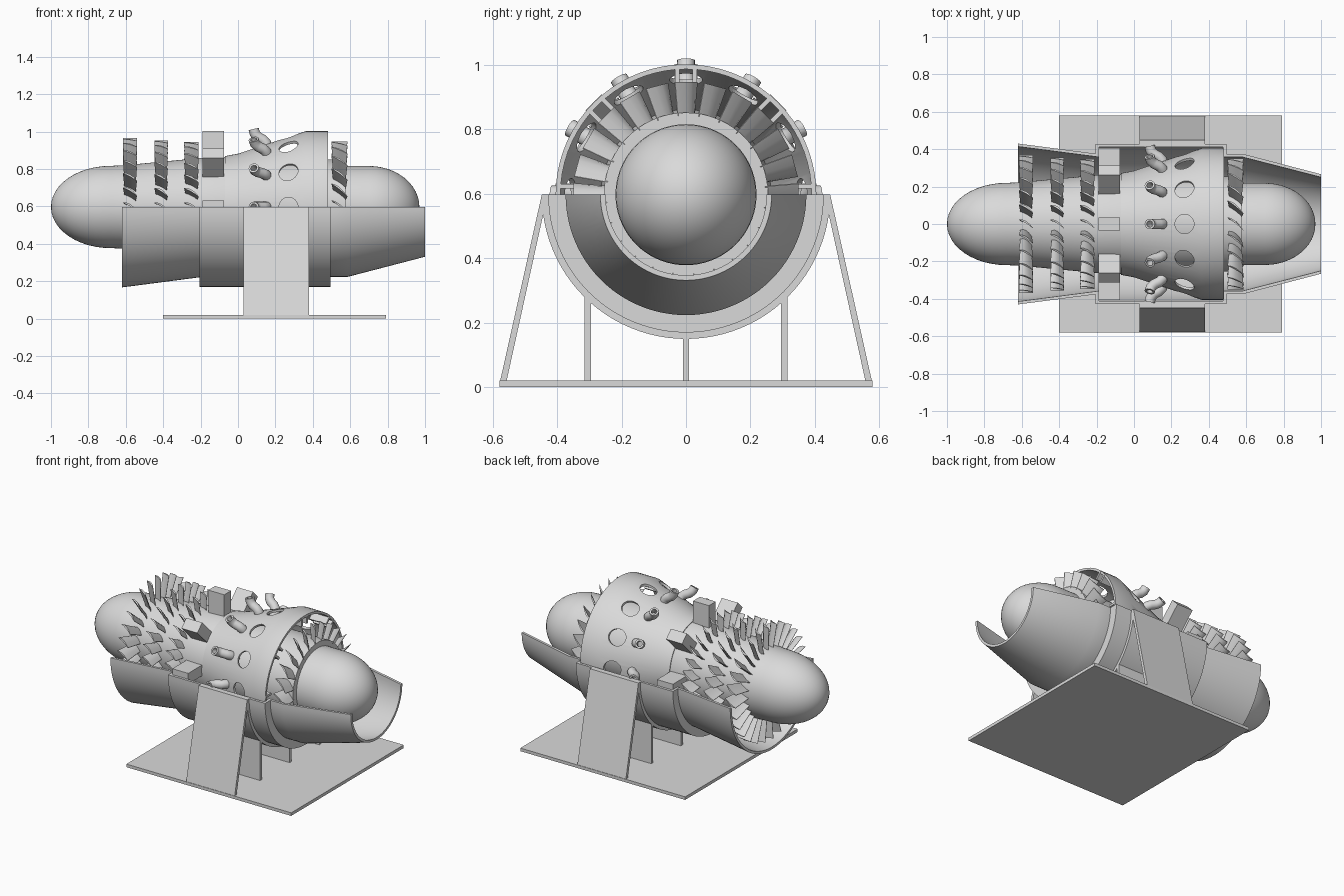
import bpy, bmesh, math
from mathutils import Vector

if "Cube" in bpy.data.objects:
    bpy.data.objects.remove(bpy.data.objects["Cube"])

H = 0.597  # height of the engine axis (runs along x)
grey = bpy.data.materials.new("light_grey")
grey.diffuse_color = (0.7, 0.7, 0.7, 1)
grey.use_nodes = True
grey.node_tree.nodes["Principled BSDF"].inputs["Base Color"].default_value = grey.diffuse_color


def finish(bm, name, smooth=True):
    bmesh.ops.remove_doubles(bm, verts=bm.verts, dist=1e-5)
    bmesh.ops.recalc_face_normals(bm, faces=bm.faces)
    me = bpy.data.meshes.new(name)
    bm.to_mesh(me)
    bm.free()
    ob = bpy.data.objects.new(name, me)
    bpy.context.collection.objects.link(ob)
    me.materials.append(grey)
    bpy.ops.object.select_all(action='DESELECT')
    ob.select_set(True)
    bpy.context.view_layer.objects.active = ob
    if smooth:
        bpy.ops.object.shade_smooth_by_angle(angle=math.radians(32))
    return ob


def polar(x, r, a, t=0.0):
    """Point at axial x, radius r, angle a from the top, tangential offset t."""
    s, c = math.sin(a), math.cos(a)
    return Vector((x, r * s + t * c, H + r * c - t * s))


def skin(bm, rings, closed=True, caps=True):
    """Bridge equal-length rings of points."""
    vs = [[bm.verts.new(p) for p in ring] for ring in rings]
    n = len(vs[0])
    for a, b in zip(vs, vs[1:]):
        for i in range(n if closed else n - 1):
            j = (i + 1) % n
            bm.faces.new((a[i], a[j], b[j], b[i]))
    if caps:
        bm.faces.new(vs[0])
        bm.faces.new(vs[-1])


def revolve(name, prof, a0=0, a1=360, seg=72, closed=True):
    bm = bmesh.new()
    full = abs(a1 - a0) >= 360
    rings = []
    for k in range(seg + 1):
        a = math.radians(a0 + (a1 - a0) * k / seg)
        rings.append([polar(x, r, a) for x, r in prof])
    skin(bm, rings, closed, caps=not full)
    if full:
        bmesh.ops.dissolve_degenerate(bm, dist=1e-6, edges=bm.edges)
    return finish(bm, name)


def radial_box(bm, a, x0, x1, r0, r1, t0, t1):
    skin(bm, [[polar(x, r, a, t) for r, t in ((r0, t0), (r1, t0), (r1, t1), (r0, t1))]
              for x in (x0, x1)])


def box(name, x0, x1, y0, y1, z0, z1):
    bm = bmesh.new()
    skin(bm, [[Vector((x, y, z)) for y, z in ((y0, z0), (y1, z0), (y1, z1), (y0, z1))]
              for x in (x0, x1)])
    return finish(bm, name, False)


# Stand: base plate, leaning side panels, three webs, cradle
box("base_plate", -0.40, 0.79, -0.58, 0.58, 0, 0.02)
for side, s in (("left", 1), ("right", -1)):
    bm = bmesh.new()
    skin(bm, [[Vector((x, s * y, z)) for y, z in
               ((0.577, 0.02), (0.557, 0.02), (0.430, H), (0.448, H))] for x in (0.03, 0.38)])
    finish(bm, "leg_panel_" + side, False)
for i, (y, z) in enumerate(((-0.305, 0.28), (0, 0.16), (0.305, 0.28))):
    box("support_web_%d" % i, 0.03, 0.38, y - 0.01, y + 0.01, 0.02, z)
revolve("cradle", [(0.03, 0.427), (0.38, 0.427), (0.38, 0.448), (0.03, 0.448)], 90, 270, 48)

# Lower casing half: intake, main barrel, nozzle
revolve("lower_casing", [
    (-0.62, 0.43), (-0.205, 0.376), (-0.205, 0.428), (0.495, 0.428), (0.495, 0.374),
    (0.585, 0.374), (1.0, 0.266), (1.0, 0.25), (0.58, 0.358), (0.475, 0.358),
    (0.475, 0.412), (-0.188, 0.412), (-0.188, 0.358), (-0.62, 0.414)], 90, 270, 48)

# Rotor core with nose cone and tail cone
core = [(-0.68 - 0.32 * math.cos(k * math.pi / 24), 0.22 * math.sin(k * math.pi / 24))
        for k in range(13)]
core += [(-0.62, 0.222), (-0.2, 0.262), (-0.06, 0.268), (0.1, 0.255), (0.575, 0.255),
         (0.575, 0.219), (0.70, 0.219)]
core += [(0.70 + 0.27 * math.sin(k * math.pi / 24), 0.219 * math.cos(k * math.pi / 24))
         for k in range(1, 13)]
revolve("rotor_core", core, closed=False)

# Flared combustor shell with twelve round holes
shell = revolve("combustor_shell", [
    (-0.07, 0.272), (0.0, 0.285), (0.36, 0.405), (0.48, 0.405),
    (0.48, 0.390), (0.36, 0.390), (0.0, 0.268), (-0.07, 0.256)])
bm = bmesh.new()
for k in range(12):
    a = k * math.pi / 6
    skin(bm, [[polar(0.27 + 0.051 * math.cos(u), r, a, 0.051 * math.sin(u))
               for u in [j * math.pi / 16 for j in range(32)]] for r in (0.30, 0.46)])
cutter = finish(bm, "hole_cutter", False)
cutter.hide_render = True
bpy.context.view_layer.objects.active = shell
mod = shell.modifiers.new("holes", 'BOOLEAN')
mod.operation = 'DIFFERENCE'
mod.solver = 'EXACT'
mod.object = cutter
bpy.ops.object.modifier_apply(modifier=mod.name)
bpy.data.objects.remove(cutter)
bpy.ops.object.select_all(action='DESELECT')
shell.select_set(True)
bpy.ops.object.shade_smooth_by_angle(angle=math.radians(32))

# Bent fuel pipes, open at the outer end
path = [(0.155, 0.28), (0.155, 0.32), (0.150, 0.343), (0.132, 0.360), (0.107, 0.373),
        (0.090, 0.392), (0.084, 0.417)]
stops = [(i, 0.028) for i in range(7)] + [(6, 0.017), (5, 0.017), (4, 0.017)]
bm = bmesh.new()
for k in range(12):
    a = k * math.pi / 6
    rings = []
    for i, rad in stops:
        p, q = path[max(i - 1, 0)], path[min(i + 1, 6)]
        d = Vector((q[0] - p[0], q[1] - p[1])).normalized()
        x, r = path[i]
        rings.append([polar(x + rad * math.cos(u) * d.y, r - rad * math.cos(u) * d.x, a,
                            rad * math.sin(u)) for u in [j * math.pi / 8 for j in range(16)]])
    skin(bm, rings)
finish(bm, "fuel_pipes")

# Eight forward boxes and eight paired rear struts
bm, bm2 = bmesh.new(), bmesh.new()
for k in range(8):
    a = k * math.pi / 4
    radial_box(bm, a, -0.19, -0.075, 0.25, 0.406, -0.035, 0.035)
    for t in (-0.034, 0.020):
        radial_box(bm2, a, 0.36, 0.482, 0.345, 0.402, t, t + 0.014)
finish(bm, "forward_boxes", False)
finish(bm2, "rear_struts", False)


# Blade rows: cambered, twisted blades
def blade_row(name, x0, x1, r0, r1, sweep, count):
    bm = bmesh.new()
    for k in range(count):
        a = 2 * math.pi * k / count
        rings = []
        for f in (0, 0.33, 0.67, 1):
            r = r0 + (r1 - r0) * f
            half = (x1 - x0) / 2 * (0.8 + 0.2 * f)
            sw = sweep * (0.75 + 0.25 * f)
            mid, up, down = (x0 + x1) / 2, [], []
            for j in range(5):
                u = j / 2 - 1
                t = -sw / 2 * u + 0.010 * (1 - u * u)
                th = 0.005 * (1 - u * u) + 0.0012
                up.append(polar(mid + half * u, r, a, t + th))
                down.append(polar(mid + half * u, r, a, t - th))
            rings.append(up + down[::-1])
        skin(bm, rings)
    finish(bm, name)


blade_row("compressor_blades_1", -0.615, -0.54, 0.21, 0.368, 0.045, 28)
blade_row("compressor_blades_2", -0.447, -0.375, 0.225, 0.356, 0.045, 28)
blade_row("compressor_blades_3", -0.288, -0.21, 0.24, 0.348, 0.045, 28)
blade_row("turbine_blades", 0.50, 0.585, 0.245, 0.35, 0.07, 24)
